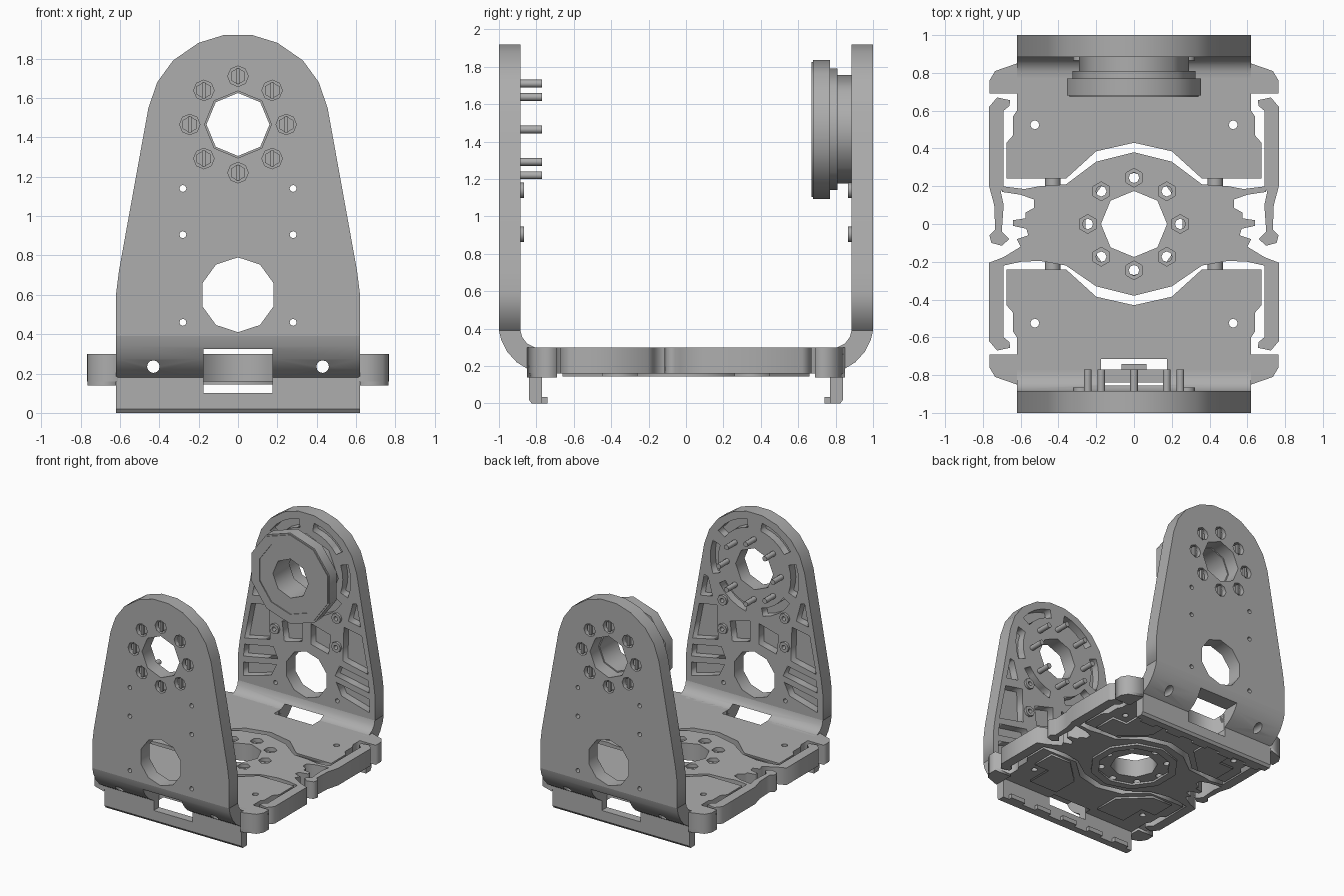
import bpy, bmesh, math
from mathutils import Matrix

cube = bpy.data.objects.get("Cube")
if cube:
    bpy.data.objects.remove(cube)

grey = bpy.data.materials.new("plain grey")
grey.use_nodes = True
tone = (0.42, 0.42, 0.42, 1)
grey.diffuse_color = tone
grey.node_tree.nodes["Principled BSDF"].inputs["Base Color"].default_value = tone
TURN = Matrix.Rotation(math.pi / 2, 4, 'X')


def add(name, bm):
    mesh = bpy.data.meshes.new(name)
    bmesh.ops.recalc_face_normals(bm, faces=bm.faces)
    bm.to_mesh(mesh)
    bm.free()
    mesh.materials.append(grey)
    obj = bpy.data.objects.new(name, mesh)
    bpy.context.collection.objects.link(obj)
    return obj


def ngon(n, r, cx=0, cy=0):
    steps = [math.pi / 2 + math.tau * i / n for i in range(n)]
    return [(cx + r * math.cos(a), cy + r * math.sin(a)) for a in steps]


def arc(r0, r1, a0, a1, cy, n=4):
    angles = [math.radians(a0 + (a1 - a0) * i / n) for i in range(n + 1)]
    path = [(r0, a) for a in angles] + [(r1, a) for a in reversed(angles)]
    return [(r * math.cos(a), cy + r * math.sin(a)) for r, a in path]


def flip(points, sx=-1, sy=1):
    return [(x * sx, y * sy) for x, y in points]


def both(half):
    return half + [p for p in reversed(flip(half)) if abs(p[0]) > 0.001]


def slab(name, loops, lo, hi, upright=False):
    """Flat plate: first loop is the outline, the others are openings."""
    curve = bpy.data.curves.new(name, 'CURVE')
    curve.dimensions, curve.fill_mode = '2D', 'BOTH'
    curve.extrude = (hi - lo) / 2
    for loop in loops:
        spline = curve.splines.new('POLY')
        spline.points.add(len(loop) - 1)
        spline.use_cyclic_u = True
        for point, (x, y) in zip(spline.points, loop):
            point.co = (x, y, 0, 1)
    temp = bpy.data.objects.new(name, curve)
    bpy.context.collection.objects.link(temp)
    mesh = bpy.data.meshes.new_from_object(
        temp.evaluated_get(bpy.context.evaluated_depsgraph_get()))
    bm = bmesh.new()
    bm.from_mesh(mesh)
    bpy.data.objects.remove(temp)
    bpy.data.meshes.remove(mesh)
    bmesh.ops.remove_doubles(bm, verts=bm.verts, dist=0.0001)
    mid = (lo + hi) / 2
    place = Matrix.Translation((0, mid, 0)) @ TURN if upright else Matrix.Translation((0, 0, mid))
    bm.transform(place)
    return add(name, bm)


def box(name, x, y, z):
    bm = bmesh.new()
    size = Matrix.Diagonal((x[1] - x[0], y[1] - y[0], z[1] - z[0], 1))
    mid = Matrix.Translation([sum(p) / 2 for p in (x, y, z)])
    bmesh.ops.create_cube(bm, size=1, matrix=mid @ size)
    return add(name, bm)


def cut(obj, cutters):
    for cutter in cutters:
        cutter.hide_render = True
        mod = obj.modifiers.new("cut", 'BOOLEAN')
        mod.operation, mod.solver, mod.object = 'DIFFERENCE', 'EXACT', cutter
    dg = bpy.context.evaluated_depsgraph_get()
    mesh = bpy.data.meshes.new_from_object(obj.evaluated_get(dg))
    obj.modifiers.clear()
    obj.data = mesh


# shared openings of the upright panels
HUB, LOW = 1.465, 0.6
BOLTS = ngon(8, 0.245)
pins = [(s * 0.28, z) for s in (-1, 1) for z in (0.46, 0.905, 1.14)]
pin_holes = [ngon(8, 0.018, *p) for p in pins]
outline = both([(0.62, 0.39), (0.62, 0.6), (0.605, 0.72), (0.455, 1.55),
                (0.41, 1.68), (0.33, 1.79), (0.2, 1.88), (0.07, 1.92)])
main_holes = [ngon(8, 0.17, 0, HUB), ngon(10, 0.19, 0, LOW)]
half_pockets = [
    arc(0.33, 0.4, 35, 80, HUB), arc(0.33, 0.4, -20, 20, HUB), arc(0.31, 0.375, -78, -32, HUB),
    [(0.04, 0.86), (0.2, 0.82), (0.22, 0.98), (0.04, 1.03)],
    [(0.33, 0.8), (0.56, 0.75), (0.5, 1.05), (0.34, 1.08)],
    [(0.26, 0.66), (0.57, 0.6), (0.56, 0.7), (0.3, 0.75)],
    [(0.32, 0.51), (0.57, 0.44), (0.57, 0.55), (0.27, 0.61)],
    [(0.38, 1.14), (0.49, 1.12), (0.455, 1.3), (0.42, 1.29)]]
pockets = half_pockets + [flip(p) for p in half_pockets]

# bores running front to back through the whole base
bores = [slab("bore_cutter", [ngon(12, 0.032, s * 0.43, 0.235)], -1.5, 1.5, True) for s in (-1, 1)]
window = box("window_cutter", (-0.175, 0.175), (-1.5, 1.5), (0.1, 0.325))

bend = [(1, 0.39), (0.988, 0.34), (0.955, 0.275), (0.905, 0.22), (0.84, 0.18), (0.84, 0.02),
        (0.825, 0), (0.77, 0), (0.77, 0.3), (0.81, 0.3), (0.85, 0.32), (0.876, 0.355), (0.885, 0.39)]

for side, s in (("front", -1), ("back", 1)):
    def span(a, b):
        return sorted((s * a, s * b))

    # outer skin and inner rib layer of the upright panel
    seats = [ngon(8, 0.052, x, y + HUB) for x, y in BOLTS]
    slab(side + "_panel_skin", [outline] + main_holes + pin_holes + seats, *span(0.95, 1), True)
    slab(side + "_panel_ribs", [outline] + main_holes + pin_holes + pockets, *span(0.885, 0.95), True)
    # slotted bolts and raised bosses
    for x, y in BOLTS:
        z = y + HUB
        slab(side + "_bolt_head", [ngon(6, 0.042, x, z)], *span(0.945, 0.975), True)
        box(side + "_bolt_bar", (x - 0.009, x + 0.009), span(0.97, 0.995), (z - 0.04, z + 0.04))
        slab(side + "_bolt_shank", [ngon(8, 0.021, x, z)], *span(0.77, 0.9), True)
    for p in pins:
        if p[1] > 0.5:
            slab(side + "_boss", [ngon(8, 0.042, *p), ngon(8, 0.018, *p)], *span(0.865, 0.89), True)

    # curved foot joining panel, base and lower clip
    bm = bmesh.new()
    face = bm.faces.new([bm.verts.new((-0.62, s * y, z)) for y, z in bend])
    grown = bmesh.ops.extrude_face_region(bm, geom=[face])["geom"]
    bmesh.ops.translate(bm, vec=(1.24, 0, 0), verts=[v for v in grown if isinstance(v, bmesh.types.BMVert)])
    foot = add(side + "_foot", bm)
    cut(foot, bores + [window])
    bpy.ops.object.select_all(action='DESELECT')
    foot.select_set(True)
    bpy.context.view_layer.objects.active = foot
    bpy.ops.object.shade_smooth_by_angle(angle=math.radians(35))
    for i in range(-2, 3):
        box(side + "_clip_lip", (i * 0.25 - 0.065, i * 0.25 + 0.065), span(0.74, 0.775), (0, 0.035))

    # end plate of the base with its corner tabs
    half = [(0, 0.43), (0.2, 0.385), (0.36, 0.24), (0.675, 0.24), (0.675, 0.43), (0.64, 0.47),
            (0.64, 0.57), (0.62, 0.6), (0.62, 0.69), (0.765, 0.69), (0.765, 0.76), (0.735, 0.81),
            (0.62, 0.85), (0.6, 0.83), (0.175, 0.83), (0.175, 0.715), (0, 0.715)]
    small = [ngon(8, 0.024, x, s * 0.525) for x in (-0.525, 0.525)]
    plate = slab(side + "_base_plate", [flip(both(half), 1, s)] + small, 0.16, 0.3)
    cut(plate, bores)
    for d in (-1, 1):
        tab = [(0.62, 0.69), (0.765, 0.69), (0.765, 0.76), (0.735, 0.81), (0.62, 0.85)]
        slab(side + "_corner_tab", [flip(tab, d, s)], 0.14, 0.165)
        pad = [(0.2, 0.45), (0.4, 0.26), (0.58, 0.26), (0.58, 0.45), (0.45, 0.45), (0.45, 0.66), (0.2, 0.66)]
        slab(side + "_underside_pad", [flip(pad, d, s)], 0.145, 0.165)
        rod = [ngon(8, 0.042, d * 0.43, 0.235), ngon(12, 0.032, d * 0.43, 0.235)]
        slab(side + "_hinge_sleeve", rod, *span(0.19, 0.25), True)

# middle plate of the base with front hooks and ragged side tongues
half = [(0, 0.38), (0.2, 0.33), (0.36, 0.21), (0.5, 0.2), (0.58, 0.185), (0.7, 0.2), (0.7, 0.17),
        (0.6, 0.155), (0.53, 0.13), (0.53, 0.085), (0.575, 0.06), (0.575, 0.03), (0.64, 0.02),
        (0.64, -0.01), (0.57, -0.025), (0.56, -0.06), (0.62, -0.08), (0.6, -0.12), (0.69, -0.175),
        (0.767, -0.205), (0.767, -0.62), (0.725, -0.67), (0.655, -0.655), (0.66, -0.625),
        (0.69, -0.6), (0.69, -0.22), (0.6, -0.2), (0.5, -0.195), (0.36, -0.22), (0.2, -0.33), (0, -0.38)]
plate_outline = both(half)
lower = slab("middle_plate_lower", [plate_outline, ngon(8, 0.175)] + [ngon(8, 0.028, *p) for p in BOLTS], 0.16, 0.27)
upper = slab("middle_plate_upper", [plate_outline, ngon(8, 0.175)] + [ngon(6, 0.05, *p) for p in BOLTS], 0.27, 0.3)
cut(lower, bores)
slab("underside_ring", [ngon(10, 0.33), ngon(10, 0.27)], 0.145, 0.165)

# long side hooks
hook = [(0.69, 0.2), (0.69, 0.6), (0.66, 0.625), (0.655, 0.655), (0.725, 0.67), (0.767, 0.62),
        (0.767, 0.2), (0.74, 0.1), (0.735, -0.03), (0.765, -0.06), (0.755, -0.1), (0.7, -0.115),
        (0.66, -0.08), (0.7, -0.04), (0.69, 0.1), (0.705, 0.17)]
for d in (-1, 1):
    slab("side_hook", [flip(hook, d)], 0.16, 0.3)

# stepped bearing hub on the back panel
for name, n, r, lo, hi in (("hub_flange", 10, 0.3725, 0.68, 0.77),
                           ("hub_collar", 8, 0.325, 0.77, 0.81),
                           ("hub_neck", 8, 0.29, 0.81, 0.89)):
    slab(name, [ngon(n, r, 0, HUB), ngon(8, 0.16, 0, HUB)], lo, hi, True)
slab("hub_face_ring", [ngon(10, 0.36, 0, HUB), ngon(10, 0.29, 0, HUB)], 0.672, 0.682, True)

for helper in bores + [window]:
    bpy.data.objects.remove(helper)
